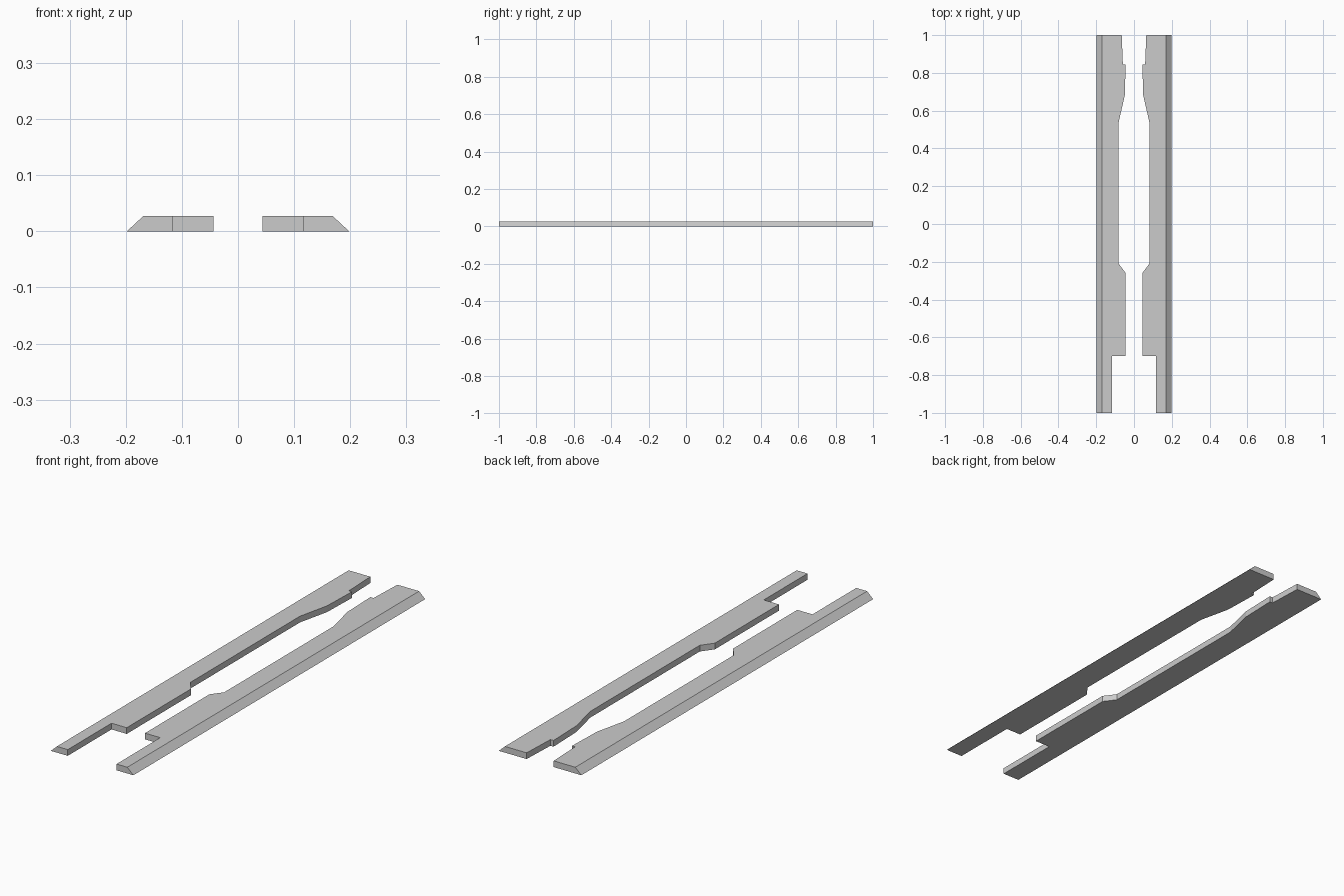
import bpy, bmesh

if "Cube" in bpy.data.objects:
    bpy.data.objects.remove(bpy.data.objects["Cube"])

HEIGHT = 0.027
OUTER_BOTTOM, OUTER_TOP = 0.198, 0.169

# Inner edge of the right rail, front to back (x, y)
INNER = [(0.117, -1), (0.117, -0.70), (0.044, -0.70), (0.044, -0.26),
         (0.081, -0.21), (0.081, 0.54), (0.049, 0.68), (0.044, 0.845),
         (0.059, 0.845), (0.065, 1)]


def make_rail(name, side):
    """Flat rail with a stepped inner edge and a bevelled outer edge."""
    bm = bmesh.new()

    def ring(outer, z):
        pts = INNER + [(outer, 1), (outer, -1)]
        return [bm.verts.new((side * x, y, z)) for x, y in pts]

    low, high = ring(OUTER_BOTTOM, 0), ring(OUTER_TOP, HEIGHT)
    bm.faces.new(low)
    bm.faces.new(high)
    n = len(low)
    for i in range(n):
        j = (i + 1) % n
        bm.faces.new((low[i], low[j], high[j], high[i]))
    bmesh.ops.recalc_face_normals(bm, faces=bm.faces)
    mesh = bpy.data.meshes.new(name)
    bm.to_mesh(mesh)
    bm.free()
    bpy.context.collection.objects.link(bpy.data.objects.new(name, mesh))


# Mirrored pair
make_rail("right_rail", 1)
make_rail("left_rail", -1)
